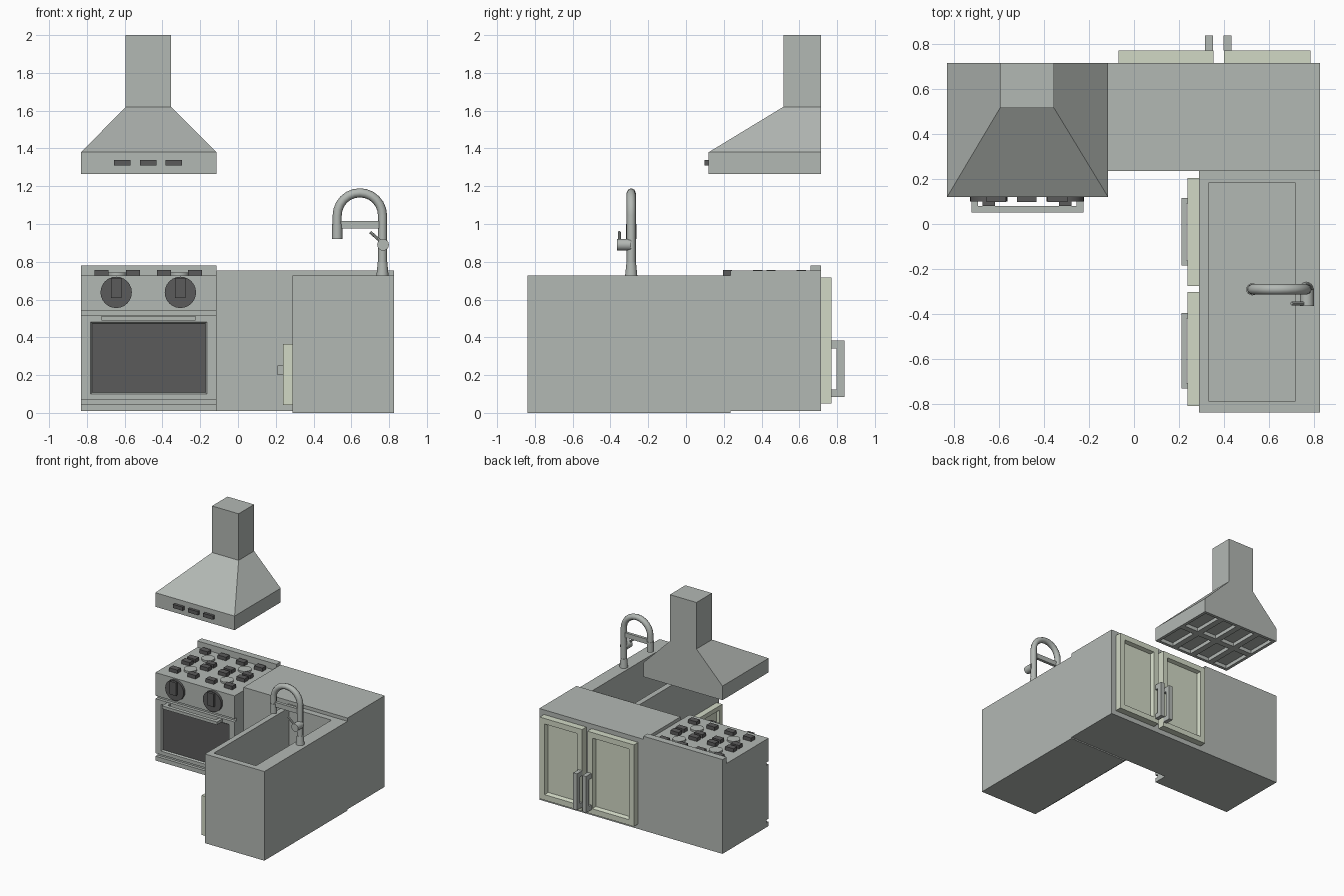
import bpy, bmesh, math
from mathutils import Vector

old = bpy.data.objects.get("Cube")
if old:
    bpy.data.objects.remove(old, do_unlink=True)


def material(name, color):
    m = bpy.data.materials.new(name)
    m.use_nodes = True
    m.diffuse_color = (*color, 1)
    m.node_tree.nodes["Principled BSDF"].inputs["Base Color"].default_value = (*color, 1)
    return m


STEEL = material("grey_steel", (0.45, 0.48, 0.455))
DOOR = material("pale_green", (0.64, 0.69, 0.56))
DARK = material("charcoal", (0.105, 0.105, 0.105))


def finish(name, bm, *mats):
    bmesh.ops.recalc_face_normals(bm, faces=bm.faces)
    me = bpy.data.meshes.new(name)
    bm.to_mesh(me)
    bm.free()
    for m in mats:
        me.materials.append(m)
    ob = bpy.data.objects.new(name, me)
    bpy.context.collection.objects.link(ob)
    return ob


def smooth(ob):
    bpy.ops.object.select_all(action='DESELECT')
    bpy.context.view_layer.objects.active = ob
    ob.select_set(True)
    bpy.ops.object.shade_smooth_by_angle(angle=math.radians(40))


def box_mesh(x, y, z, bm=None):
    bm = bm or bmesh.new()
    for v in bmesh.ops.create_cube(bm, size=1)["verts"]:
        v.co = [r[0] if c < 0 else r[1] for c, r in zip(v.co, (x, y, z))]
    bm.normal_update()
    return bm


def box(name, x, y, z, mat=STEEL):
    return finish(name, box_mesh(x, y, z), mat)


def recess(bm, face, depth, slope=0.0):
    """Sink a face straight in, with an optional sloping rim."""
    n = face.normal.copy()
    new = bmesh.ops.extrude_discrete_faces(bm, faces=[face])["faces"][0]
    bmesh.ops.translate(bm, verts=new.verts, vec=-n * depth)
    if slope:
        c = new.calc_center_median()
        for v in new.verts:
            d = v.co - c
            v.co = c + Vector([math.copysign(max(abs(a) - slope, 0), a) for a in d])
    return new


def panel(name, x, y, z, direction, margins, depth, mat, inner=None, slope=0.0):
    """Box with a rectangular recess; margins give low and high rim per axis."""
    bm = box_mesh(x, y, z)
    face = max(bm.faces, key=lambda f: f.normal.dot(Vector(direction)))
    c = face.calc_center_median()
    bmesh.ops.inset_individual(bm, faces=[face], thickness=0.01)
    for v in face.verts:
        for i, r in enumerate((x, y, z)):
            if not direction[i]:
                lo, hi = margins[i]
                v.co[i] = r[0] + lo if v.co[i] < c[i] else r[1] - hi
    new = recess(bm, face, depth, slope)
    if inner:
        new.material_index = 1
    return finish(name, bm, mat, inner or mat)


def cylinder(name, a, b, r, mat=STEEL, sides=16, r2=None):
    a, b = Vector(a), Vector(b)
    bm = bmesh.new()
    bmesh.ops.create_cone(bm, cap_ends=True, segments=sides, radius1=r,
                          radius2=r if r2 is None else r2, depth=(b - a).length)
    rot = (b - a).to_track_quat('Z', 'Y')
    for v in bm.verts:
        v.co = rot @ v.co + (a + b) / 2
    ob = finish(name, bm, mat)
    smooth(ob)
    return ob


def bracket(name, axis_range, out, wall, thick, bar, along):
    """Square D handle: a bar with two legs, running along y or z."""
    bm = bmesh.new()
    a, b = axis_range
    lo, hi = sorted((out, out + math.copysign(bar, wall - out)))
    for span, reach in (((a, b), (lo, hi)),
                        ((a, a + bar), sorted((hi if wall > out else lo, wall))),
                        ((b - bar, b), sorted((hi if wall > out else lo, wall)))):
        if along == 'z':
            box_mesh(thick, reach, span, bm)
        elif along == 'y':
            box_mesh(reach, span, thick, bm)
        else:
            box_mesh(span, reach, thick, bm)
    return finish(name, bm, STEEL)


# Stove body, with grooves between the control panel, door and plinth
SX = (-0.83, -0.115)
box("stove_body", SX, (0.145, 0.715), (0.01, 0.728))
box("stove_control_panel", SX, (0.12, 0.145), (0.54, 0.728))
box("stove_plinth", SX, (0.12, 0.145), (0.01, 0.045))
box("stove_backsplash", SX, (0.66, 0.715), (0.728, 0.78))
panel("oven_door", SX, (0.12, 0.145), (0.07, 0.515), (0, -1, 0),
      ((0.05, 0.05), 0, (0.03, 0.033)), 0.012, STEEL, DARK, 0.008)
bracket("oven_handle", (-0.722, -0.225), 0.05, 0.12, (0.488, 0.512), 0.03, 'x')

# Control knobs
for side, x in (("right", -0.645), ("left", -0.305)):
    cylinder(f"knob_{side}", (x, 0.12, 0.638), (x, 0.1, 0.638), 0.083, DARK, 24)
    box(f"knob_grip_{side}", (x - 0.028, x + 0.028), (0.08, 0.1), (0.608, 0.715), DARK)

# Four burners with corner grate blocks
for x in (-0.64, -0.31):
    for y in (0.3, 0.53):
        cylinder("burner", (x, y, 0.728), (x, y, 0.742), 0.05)
        bm = bmesh.new()
        for i in (-1, 1):
            for j in (-1, 1):
                cx, cy = x + i * 0.083, y + j * 0.08
                box_mesh((cx - 0.037, cx + 0.037), (cy - 0.024, cy + 0.024), (0.728, 0.757), bm)
        finish("burner_grate", bm, DARK)

# Extractor hood: stacked rectangles, with slots in the underside
rings = [(SX, (0.12, 0.715), 1.265), (SX, (0.12, 0.715), 1.38),
         ((-0.595, -0.355), (0.515, 0.715), 1.62), ((-0.595, -0.355), (0.515, 0.715), 2.0)]
bm = bmesh.new()
loops = [[bm.verts.new(p) for p in ((x[0], y[0], z), (x[1], y[0], z), (x[1], y[1], z), (x[0], y[1], z))]
         for x, y, z in rings]
for low, high in zip(loops, loops[1:]):
    for k in range(4):
        n = (k + 1) % 4
        bm.faces.new((low[k], low[n], high[n], high[k]))
bm.faces.new(loops[-1])
bottom = bm.faces.new(loops[0][::-1])
bm.normal_update()
cuts = [((SX[0] + (SX[1] - SX[0]) * t / 4, 0, 0), (1, 0, 0)) for t in (1, 2, 3)]
cuts.append(((0, 0.4175, 0), (0, 1, 0)))
for co, no in cuts:
    under = [f for f in bm.faces if f.normal.z < -0.9]
    geom = set(under) | {e for f in under for e in f.edges} | {v for f in under for v in f.verts}
    bmesh.ops.bisect_plane(bm, geom=list(geom), plane_co=co, plane_no=no)
    bm.normal_update()
under = [f for f in bm.faces if f.normal.z < -0.9]
bmesh.ops.inset_individual(bm, faces=under, thickness=0.035)
for f in under:
    recess(bm, f, 0.03)
finish("extractor_hood", bm, STEEL)
for x in (-0.612, -0.476, -0.34):
    box("hood_button", (x - 0.044, x + 0.044), (0.098, 0.12), (1.31, 1.34), DARK)

# Corner cabinet with two framed doors at the back
box("corner_cabinet", (-0.115, 0.825), (0.235, 0.715), (0.01, 0.755))
for side, x, hx in (("right", (-0.068, 0.352), 0.333), ("left", (0.4, 0.783), 0.415)):
    panel(f"cabinet_door_{side}", x, (0.715, 0.77), (0.05, 0.717), (0, 1, 0),
          ((0.045, 0.045), 0, (0.045, 0.045)), 0.03, DOOR, None, 0.01)
    bracket(f"cabinet_handle_{side}", (0.085, 0.382), 0.838, 0.77, (hx - 0.017, hx + 0.017), 0.04, 'z')

# Sink cabinet with deep basin and two low doors
panel("sink_cabinet", (0.288, 0.825), (-0.838, 0.235), (0, 0.728), (0, 0, 1),
      ((0.045, 0.11), (0.05, 0.05), 0), 0.32, STEEL)
for side, y, h in (("back", (-0.275, 0.205), (-0.185, 0.115)), ("front", (-0.808, -0.302), (-0.73, -0.395))):
    panel(f"sink_door_{side}", (0.238, 0.288), y, (0.042, 0.365), (-1, 0, 0),
          (0, (0.035, 0.035), (0.035, 0.035)), 0.02, DOOR, None, 0.008)
    bracket(f"sink_handle_{side}", h, 0.21, 0.24, (0.2, 0.25), 0.024, 'y')

# Faucet: swept arch, collar, brace, valve and lever
FY = -0.29
curve = bpy.data.curves.new("faucet_arch", 'CURVE')
curve.dimensions = '3D'
curve.bevel_depth = 0.024
curve.bevel_resolution = 2
curve.use_fill_caps = True
arc = [(0.645 + 0.12 * math.cos(math.pi * i / 12), FY, 1.045 + 0.12 * math.sin(math.pi * i / 12))
       for i in range(13)]
points = [(0.765, FY, 0.728)] + arc + [(0.525, FY, 0.925)]
sp = curve.splines.new('POLY')
sp.points.add(len(points) - 1)
for p, co in zip(sp.points, points):
    p.co = (*co, 1)
sp.use_smooth = True
curve.materials.append(STEEL)
arch = bpy.data.objects.new("faucet_arch", curve)
bpy.context.collection.objects.link(arch)
cylinder("faucet_collar", (0.765, FY, 0.728), (0.765, FY, 0.8), 0.032, r2=0.025)
cylinder("faucet_nozzle", (0.525, FY, 0.92), (0.525, FY, 1.0), 0.027)
box("faucet_brace", (0.535, 0.755), (FY - 0.012, FY + 0.012), (0.975, 1.015))
cylinder("faucet_valve", (0.768, FY, 0.89), (0.768, -0.365, 0.89), 0.031)
cylinder("faucet_lever", (0.765, -0.353, 0.9), (0.7, -0.353, 0.957), 0.008, sides=8)
